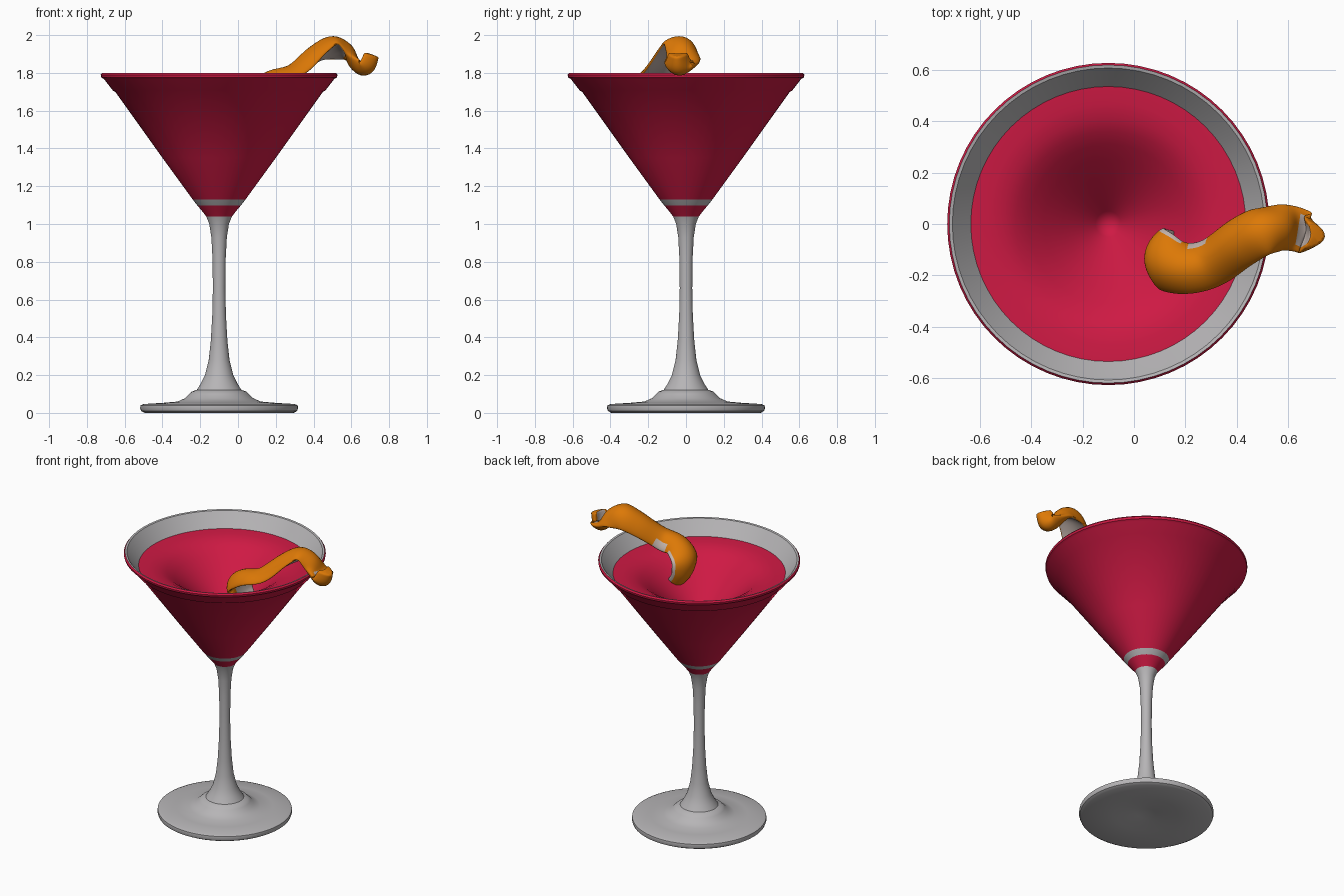
import bpy, bmesh, math
from mathutils import Vector

cube = bpy.data.objects.get("Cube")
if cube:
    bpy.data.objects.remove(cube, do_unlink=True)

AXIS_X = -0.10
SIDES = 64


def material(name, rgb):
    mat = bpy.data.materials.new(name)
    mat.use_nodes = True
    mat.diffuse_color = (*rgb, 1)
    mat.node_tree.nodes["Principled BSDF"].inputs["Base Color"].default_value = (*rgb, 1)
    return mat


glass = material("pale glass", (0.47, 0.46, 0.47))
red = material("cranberry red", (0.62, 0.01, 0.057))
orange = material("orange peel", (0.72, 0.19, 0.002))
pith = material("peel pith", (0.55, 0.46, 0.42))


def finish(name, bm, mats, angle):
    bmesh.ops.recalc_face_normals(bm, faces=bm.faces)
    mesh = bpy.data.meshes.new(name)
    bm.to_mesh(mesh)
    bm.free()
    for mat in mats:
        mesh.materials.append(mat)
    obj = bpy.data.objects.new(name, mesh)
    bpy.context.collection.objects.link(obj)
    bpy.ops.object.select_all(action="DESELECT")
    obj.select_set(True)
    bpy.context.view_layer.objects.active = obj
    bpy.ops.object.shade_smooth_by_angle(angle=math.radians(angle))
    return obj


def lathe(name, profile, mats, rule=None):
    """Spin a radius/height profile about the stem axis."""
    bm = bmesh.new()
    verts = [bm.verts.new((r, 0, z)) for r, z in profile]
    edges = [bm.edges.new(pair) for pair in zip(verts, verts[1:])]
    bmesh.ops.spin(bm, geom=verts + edges, cent=(0, 0, 0), axis=(0, 0, 1),
                   angle=2 * math.pi, steps=SIDES)
    bmesh.ops.remove_doubles(bm, verts=bm.verts, dist=0.0005)
    bmesh.ops.translate(bm, verts=bm.verts, vec=(AXIS_X, 0, 0))
    if rule:
        for face in bm.faces:
            face.material_index = rule(face.calc_center_median().z)
    return finish(name, bm, mats, 35)


# Foot and stem, with a shallow hollow underneath
lathe("foot_and_stem", [
    (0, 0.035), (0.06, 0.022), (0.2, 0.012), (0.395, 0.0), (0.413, 0.01), (0.418, 0.025),
    (0.416, 0.04), (0.40, 0.047), (0.3, 0.053), (0.22, 0.06), (0.18, 0.078), (0.158, 0.1),
    (0.144, 0.113), (0.118, 0.122), (0.097, 0.155), (0.075, 0.2), (0.055, 0.28),
    (0.044, 0.38), (0.036, 0.52), (0.033, 0.66), (0.035, 0.82), (0.041, 0.93),
    (0.052, 1.0), (0.068, 1.04)], [glass])

# Bowl outside: red with a clear band near the bottom
lathe("bowl_outside", [
    (0.068, 1.04), (0.088, 1.066), (0.115, 1.098), (0.14, 1.13), (0.3, 1.35),
    (0.55, 1.7), (0.562, 1.706), (0.61, 1.768), (0.624, 1.776), (0.627, 1.79), (0.619, 1.8)],
    [red, glass], lambda z: 1 if 1.098 < z < 1.13 else 0)

# Rim top and clear bowl inside
lathe("bowl_inside", [(0.619, 1.8), (0.607, 1.797), (0.598, 1.785), (0.533, 1.703)], [glass])

# Drink surface, sinking to a funnel at the middle
lathe("drink", [
    (0.54, 1.706), (0.47, 1.703), (0.41, 1.692), (0.36, 1.668), (0.31, 1.63), (0.25, 1.575),
    (0.18, 1.507), (0.1, 1.427), (0.05, 1.376), (0, 1.325)], [red])

# Peel path: centre, half width, sideways lean, roll and bow of the strip
PATH = [
    ((0.15, -0.09, 1.54), 0.07, 0.0, 0.0, 0.04),
    ((0.10, -0.12, 1.61), 0.11, 0.0, 0.0, 0.05),
    ((0.09, -0.14, 1.70), 0.12, 0.0, 0.0, 0.05),
    ((0.17, -0.17, 1.765), 0.105, -0.2, -0.1, 0.05),
    ((0.29, -0.15, 1.80), 0.10, -0.7, -0.4, 0.05),
    ((0.40, -0.07, 1.895), 0.105, -0.6, -0.5, 0.05),
    ((0.49, -0.02, 1.945), 0.105, -0.4, -0.5, 0.05),
    ((0.57, -0.01, 1.915), 0.095, 0.0, -0.35, 0.04),
    ((0.62, -0.02, 1.855), 0.09, 0.1, -0.1, -0.02),
    ((0.675, -0.04, 1.83), 0.08, 0.1, 0.0, -0.05),
    ((0.705, -0.045, 1.90), 0.05, 0.1, 0.0, -0.04)]
STEPS = 5
RING = 16
LOBE_END = 3 * STEPS
TIP_START = 7 * STEPS + 1


def blend(a, b, c, d, t):
    """Smooth curve through b and c."""
    return 0.5 * (2 * b + (c - a) * t + (2 * a - 5 * b + 4 * c - d) * t * t
                  + (3 * b - a - 3 * c + d) * t ** 3)


def peel_colour(row, k):
    """Pith on the hollow side: edge of the lobe, under the arch, inside the tip."""
    if row < LOBE_END:
        return int(k >= 11 or k == 0)
    if row < TIP_START:
        fold = LOBE_END + 2 <= row <= LOBE_END + 5 and k < 2
        return int(k >= 9 and k < 15 or fold)
    return int(2 <= k <= 5 and row > TIP_START + 3)


keys = [(Vector(key[0]), *key[1:]) for key in PATH]
keys = [keys[0]] + keys + [keys[-1]]
rows = []
for i in range(len(keys) - 3):
    for s in range(STEPS):
        rows.append([blend(*column, s / STEPS) for column in zip(*keys[i:i + 4])])
rows.append(list(keys[-1]))

# Peel: bowed strip swept along the path
bm = bmesh.new()
rings = []
for i, (centre, width, lean, roll, bow) in enumerate(rows):
    along = (rows[min(i + 1, len(rows) - 1)][0] - rows[max(i - 1, 0)][0]).normalized()
    side = Vector((lean, 1, roll))
    side = (side - along * side.dot(along)).normalized()
    up = along.cross(side)
    ring = []
    for k in range(RING):
        a = 2 * math.pi * k / RING
        across = math.cos(a)
        lift = 0.033 * math.sin(a) + bow * (0.33 - across ** 2)
        ring.append(bm.verts.new(centre + side * across * width + up * lift))
    rings.append(ring)
for i, (lower, upper) in enumerate(zip(rings, rings[1:])):
    for k in range(RING):
        n = (k + 1) % RING
        face = bm.faces.new((lower[k], lower[n], upper[n], upper[k]))
        face.material_index = peel_colour(i, k)
for ring, index in ((rings[0], 1), (rings[-1], 0)):
    bm.faces.new(ring).material_index = index
peel = finish("citrus_peel", bm, [orange, pith], 80)
smooth = peel.modifiers.new("soften", "SUBSURF")
smooth.levels = smooth.render_levels = 1
